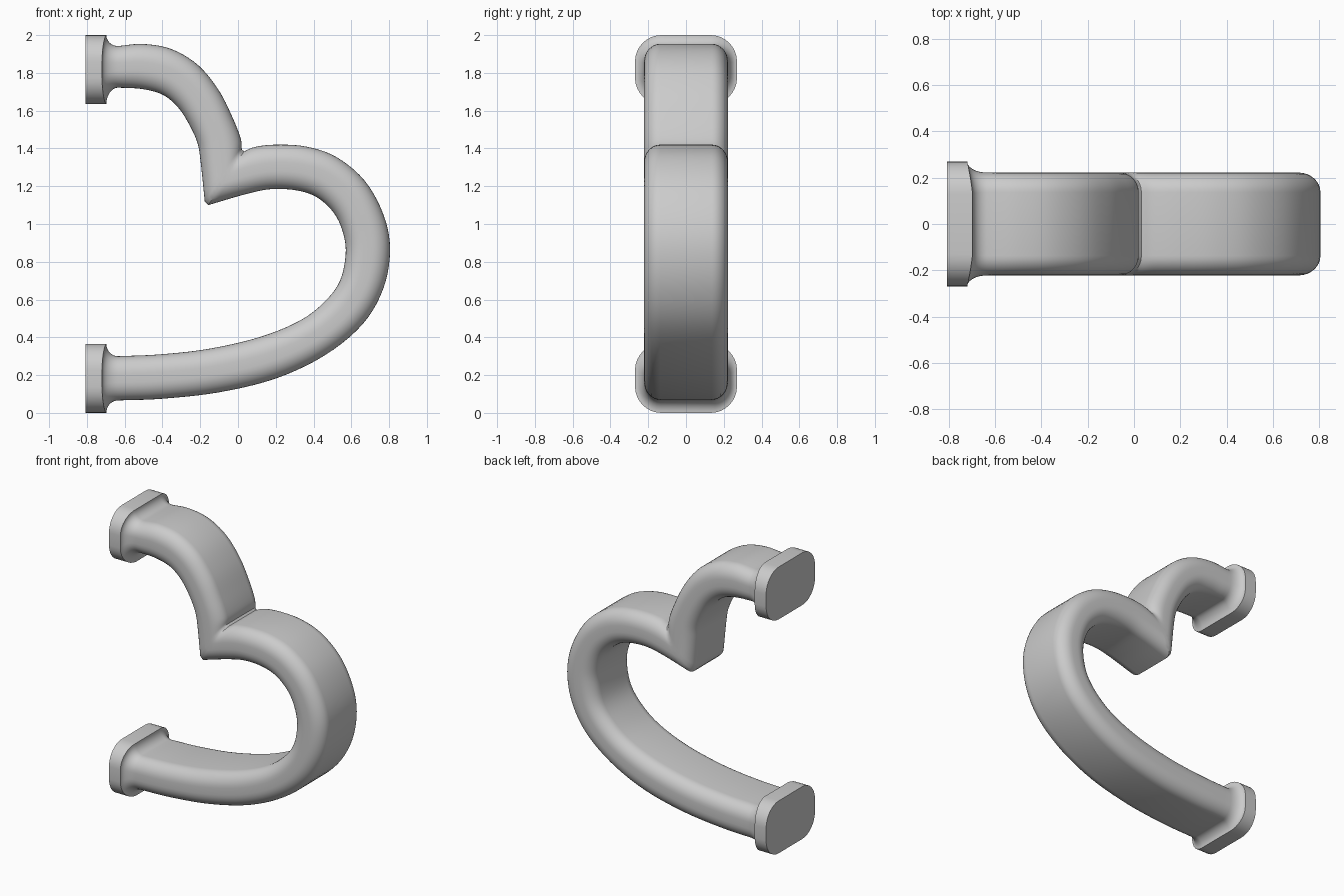
import bpy, bmesh, math
from mathutils import Vector

if "Cube" in bpy.data.objects:
    bpy.data.objects.remove(bpy.data.objects["Cube"])

grey = bpy.data.materials.new("light grey")
grey.diffuse_color = (0.6, 0.6, 0.6, 1)
grey.use_nodes = True
grey.node_tree.nodes["Principled BSDF"].inputs["Base Color"].default_value = grey.diffuse_color

# Paired rails in the xz plane: (outer x, outer z, inner x, inner z)
UPPER = [(-0.635, 1.942, -0.635, 1.722), (-0.5, 1.953, -0.51, 1.715),
         (-0.35, 1.925, -0.40, 1.685), (-0.21, 1.84, -0.32, 1.62),
         (-0.10, 1.705, -0.26, 1.53), (-0.025, 1.555, -0.215, 1.43),
         (0.015, 1.45, -0.198, 1.33), (0.02, 1.395, -0.176, 1.12)]
LOWER = [(0.032, 1.384, -0.157, 1.10), (0.09, 1.408, 0.03, 1.155),
         (0.2, 1.42, 0.17, 1.184), (0.36, 1.41, 0.31, 1.178),
         (0.52, 1.355, 0.42, 1.14), (0.67, 1.23, 0.51, 1.055),
         (0.77, 1.05, 0.557, 0.95), (0.805, 0.865, 0.57, 0.84),
         (0.77, 0.66, 0.54, 0.70), (0.66, 0.47, 0.46, 0.59),
         (0.46, 0.305, 0.33, 0.49), (0.2, 0.182, 0.12, 0.403),
         (-0.1, 0.109, -0.15, 0.34), (-0.4, 0.075, -0.41, 0.31),
         (-0.635, 0.066, -0.635, 0.30)]
TUBE_Y, TUBE_R = 0.222, 0.095


def spline(pts, sub=5):
    p = [Vector(q) for q in pts]
    p = [2 * p[0] - p[1]] + p + [2 * p[-1] - p[-2]]
    out = []
    for a, b, c, d in zip(p, p[1:], p[2:], p[3:]):
        for i in range(sub):
            t = i / sub
            out.append(0.5 * (2 * b + (c - a) * t + (2 * a - 5 * b + 4 * c - d) * t * t
                              + (3 * b - a - 3 * c + d) * t ** 3))
    return out + [p[-2]]


def section(hy, hn, ry, rn, n=8):
    """Rounded rectangle as (y, n) pairs."""
    pts = []
    for k, (sy, sn) in enumerate([(1, 1), (-1, 1), (-1, -1), (1, -1)]):
        for i in range(n + 1):
            a = (k + i / n) * math.pi / 2
            pts.append((sy * (hy - ry) + ry * math.cos(a), sn * (hn - rn) + rn * math.sin(a)))
    return pts


def tube_ring(q):
    o, i = Vector((q[0], 0, q[1])), Vector((q[2], 0, q[3]))
    c, d = (o + i) / 2, (o - i).normalized()
    h = (o - i).length / 2
    return [c + d * n + Vector((0, y, 0))
            for y, n in section(TUBE_Y, h, 0.085, TUBE_R * h / 0.118)]


def flange_rings(end, zc, s):
    """Back plate plus concave fillet that runs into the tube end ring."""
    rim = [Vector((0, y, zc + s * n)) for y, n in section(0.27, 0.183, 0.14, 0.14)]
    rings = [[Vector((-0.808, v.y, v.z)) for v in rim]]
    for k in range(9):
        a = k / 9 * math.pi / 2
        ring = []
        for v, e in zip(rim, end):
            xe = -0.69 - 0.03 * (v.y / 0.27) ** 2
            ring.append(Vector((xe + (e.x - xe) * (1 - math.cos(a)),
                                v.y + (e.y - v.y) * math.sin(a),
                                v.z + (e.z - v.z) * math.sin(a))))
        rings.append(ring)
    return rings


# Heart-shaped handle with both mounting flanges
tube = [tube_ring(q) for q in spline(UPPER) + spline(LOWER)]
rings = (flange_rings(tube[0], 1.817, 1) + tube
         + flange_rings(tube[-1], 0.183, -1)[::-1])

bm = bmesh.new()
loops = [[bm.verts.new(p) for p in r] for r in rings]
for a, b in zip(loops, loops[1:]):
    for i in range(len(a)):
        j = (i + 1) % len(a)
        bm.faces.new((a[i], a[j], b[j], b[i]))
bm.faces.new(loops[0])
bm.faces.new(loops[-1])
bmesh.ops.recalc_face_normals(bm, faces=bm.faces)
mesh = bpy.data.meshes.new("heart_handle")
bm.to_mesh(mesh)
bm.free()
mesh.materials.append(grey)
obj = bpy.data.objects.new("heart_handle", mesh)
bpy.context.collection.objects.link(obj)
bpy.context.view_layer.objects.active = obj
obj.select_set(True)
bpy.ops.object.shade_smooth_by_angle(angle=math.radians(40))
